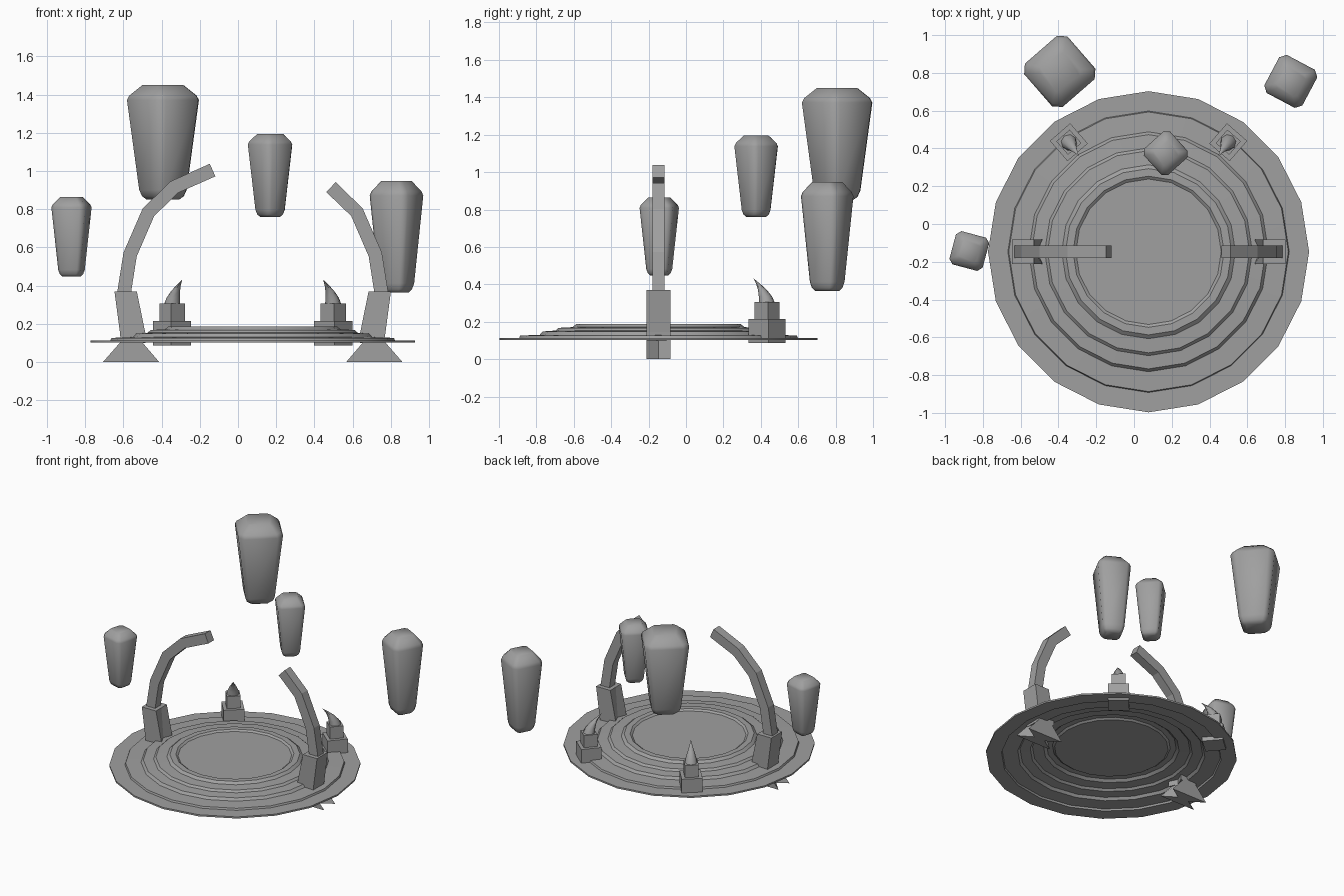
import bpy, bmesh, math
from mathutils import Vector

old = bpy.data.objects.get("Cube")
if old:
    bpy.data.objects.remove(old, do_unlink=True)

# Single stone colour
stone = bpy.data.materials.new("grey_stone")
stone.use_nodes = True
stone.diffuse_color = (0.35, 0.35, 0.35, 1)
stone.node_tree.nodes["Principled BSDF"].inputs["Base Color"].default_value = stone.diffuse_color

CX, CY = 0.077, -0.147  # centre of the round platform


def loft(name, loops, location=(0, 0, 0), turn=0, smooth=None):
    """Skin a closed solid through loops of equal point count."""
    bm = bmesh.new()
    rings = [[bm.verts.new(p) for p in loop] for loop in loops]
    n = len(rings[0])
    for a, b in zip(rings, rings[1:]):
        for i in range(n):
            j = (i + 1) % n
            bm.faces.new((a[i], a[j], b[j], b[i]))
    bm.faces.new(rings[0][::-1])
    bm.faces.new(rings[-1])
    bmesh.ops.recalc_face_normals(bm, faces=bm.faces)
    mesh = bpy.data.meshes.new(name)
    bm.to_mesh(mesh)
    bm.free()
    mesh.materials.append(stone)
    ob = bpy.data.objects.new(name, mesh)
    ob.location = location
    ob.rotation_euler.z = turn
    bpy.context.collection.objects.link(ob)
    if smooth:
        bpy.ops.object.select_all(action='DESELECT')
        ob.select_set(True)
        bpy.context.view_layer.objects.active = ob
        bpy.ops.object.shade_smooth_by_angle(angle=math.radians(smooth))
    return ob


def ring(r, z, sides, dx=0, phase=0):
    return [(dx + r * math.cos(phase + 2 * math.pi * i / sides),
             r * math.sin(phase + 2 * math.pi * i / sides), z) for i in range(sides)]


def square(h, z):
    return [(-h, -h, z), (h, -h, z), (h, h, z), (-h, h, z)]


# Stepped round platform, a thin shell with the same steps underneath
steps = [(.85, .113), (.745, .113), (.74, .126), (.635, .13), (.62, .148), (.55, .153),
         (.535, .167), (.46, .171), (.44, .187), (.4, .187), (.385, .176)]
under = [ring(r, z - .012, 20) for r, z in reversed(steps)]
loft("platform", under + [ring(r, z, 20) for r, z in steps], (CX, CY, 0), smooth=30)


# Arch supports: flared, side-notched foot and leaning column
def notched(outer, inner, outer_mid, inner_mid, z, s):
    w = .064
    return [(s * outer, -w, z), (s * inner, -w, z), (s * inner_mid, 0, z),
            (s * inner, w, z), (s * outer, w, z), (s * outer_mid, 0, z)]


path = [(.674, .36), (.642, .563), (.546, .784), (.41, .916), (.21, 1.005)]
for side, s, count in (("right", -1, 5), ("left", 1, 4)):
    loft(side + "_foot", [notched(.784, .49, .68, .59, 0, s),
                          notched(.692, .58, .68, .59, .105, s)], (CX, CY, 0))
    loft(side + "_column", [notched(.692, .561, .69, .59, .1, s),
                            notched(.694, .561, .694, .59, .145, s),
                            notched(.724, .607, .724, .607, .37, s)], (CX, CY, 0))
    # Curved rib, broken off shorter on the left
    pts = [Vector(p) for p in path[:count]]
    loops = []
    for i, p in enumerate(pts):
        t = (pts[min(i + 1, count - 1)] - pts[max(i - 1, 0)]).normalized()
        n = Vector((t.y, -t.x)) * .036
        a, b = p + n, p - n
        loops.append([(s * a.x, -.033, a.y), (s * b.x, -.033, b.y),
                      (s * b.x, .033, b.y), (s * a.x, .033, a.y)])
    loft(side + "_rib", loops, (CX, CY, 0))

# Back pedestals with horns curling towards the middle
for side, s in (("right", -1), ("left", 1)):
    at = (CX + s * .422, CY + .58, 0)
    turn = math.atan2(-.58, -s * .422)
    box_turn = -s * math.radians(41)
    loft(side + "_pedestal_base", [square(.071, .085), square(.071, .215)], at, box_turn)
    loft(side + "_pedestal_block", [square(.047, .2), square(.047, .305)], at, box_turn)
    horn = [(.043, 0, .3), (.036, .01, .335), (.024, .03, .37),
            (.012, .056, .4), (.001, .088, .43)]
    loft(side + "_horn", [ring(r, z, 8, dx) for r, dx, z in horn], at, turn, smooth=50)


# Floating tapered stones with chamfered edges
def chamfered(h, z):
    c = h * .74
    return [(h, -c, z), (h, c, z), (c, h, z), (-c, h, z),
            (-h, c, z), (-h, -c, z), (-c, -h, z), (c, -h, z)]


stones = [("large", -.393, .808, .85, 1.45, .152, 41),
          ("small", .168, .375, .76, 1.195, .094, 42),
          ("left", .83, .755, .363, .947, .114, -28),
          ("right", -.872, -.143, .447, .863, .091, -15)]
for name, x, y, low, high, half, deg in stones:
    h = high - low
    levels = [(.45, 0), (.58, .03), (.66, .085), (1, .87), (.93, .91), (.57, 1)]
    loft(name + "_floating_stone", [chamfered(half * k, low + h * f) for k, f in levels],
         (x, y, 0), math.radians(deg), smooth=50)
